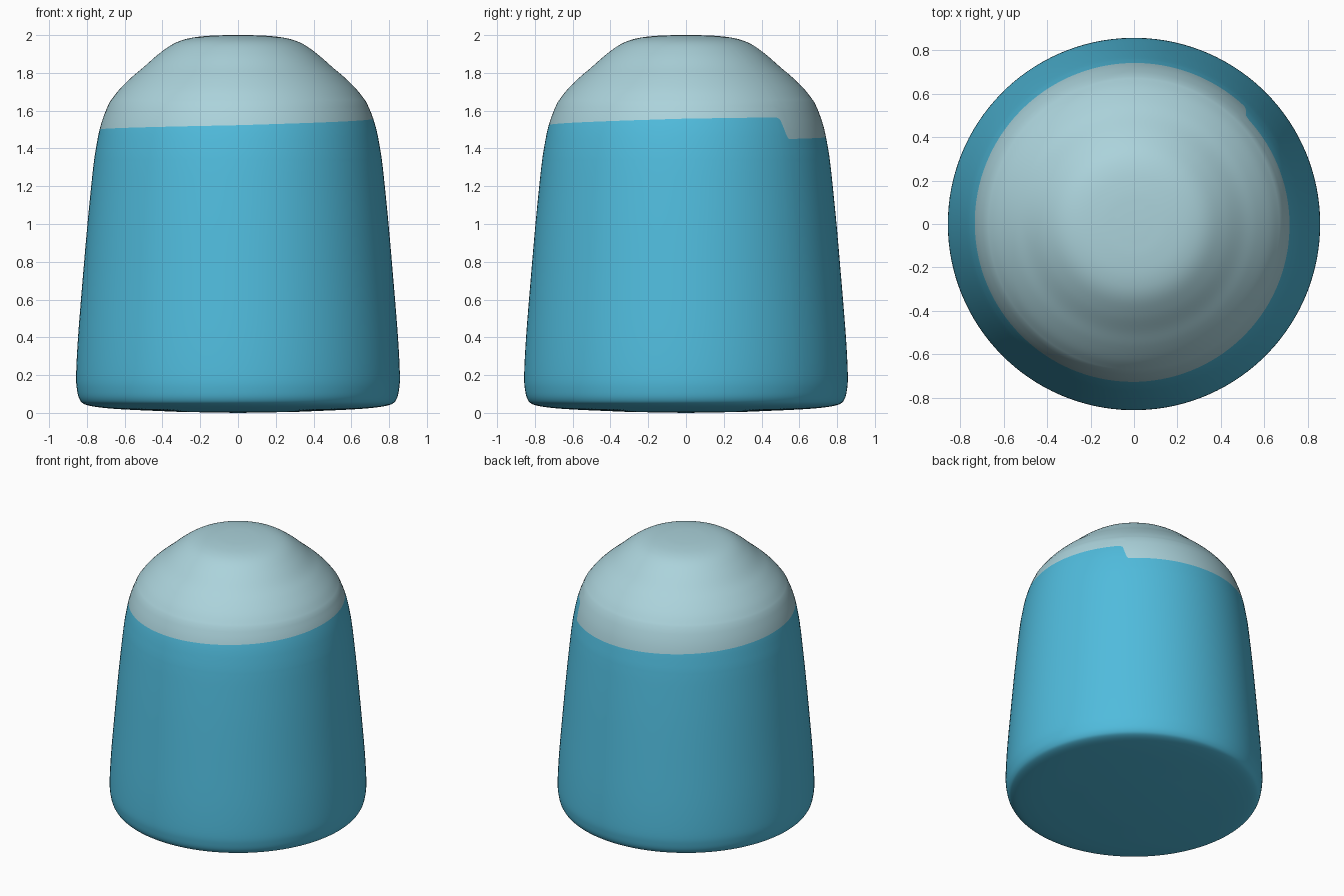
import bpy, bmesh, math
from mathutils import Vector

if "Cube" in bpy.data.objects:
    bpy.data.objects.remove(bpy.data.objects["Cube"])

SEGS = 128


def spline(pts, n=5):
    """Catmull-Rom resampling of a (radius, z) profile."""
    p = [Vector(q) for q in pts]
    p = [2 * p[0] - p[1]] + p + [2 * p[-1] - p[-2]]
    out = []
    for i in range(1, len(p) - 2):
        a, b, c, d = p[i - 1:i + 3]
        for k in range(n):
            t = k / n
            out.append(0.5 * (2 * b + (c - a) * t + (2 * a - 5 * b + 4 * c - d) * t * t
                              + (3 * b - a - 3 * c + d) * t ** 3))
    out.append(p[-2])
    return out


def lerp_table(table, x):
    for (x0, y0), (x1, y1) in zip(table, table[1:]):
        if x <= x1:
            return y0 + (y1 - y0) * (x - x0) / (x1 - x0)
    return table[-1][1]


# Profiles: bottom and lower rim, side wall across the colour line, dome
lower = spline([(0.3, 0.005), (0.6, 0.018), (0.74, 0.03), (0.81, 0.045), (0.838, 0.07),
                (0.852, 0.12), (0.857, 0.2), (0.847, 0.4), (0.823, 0.7),
                (0.797, 1.0), (0.772, 1.25), (0.759, 1.36)])
middle = spline([(0.759, 1.36), (0.747, 1.43), (0.733, 1.5), (0.71, 1.575), (0.68, 1.645)])
upper = spline([(0.68, 1.645), (0.63, 1.71), (0.565, 1.775), (0.5, 1.83), (0.42, 1.9),
                (0.34, 1.955), (0.26, 1.983), (0.16, 1.996), (0.06, 2.0)])
wall = [(v.y, v.x) for v in middle]

# Colour line climbs slowly around the body, then steps down at the back right
line = [(47, 1.45), (90, 1.46), (180, 1.5), (270, 1.523), (360, 1.558),
        (402, 1.565), (404, 1.553), (406, 1.47), (407, 1.45)]

# Columns: shift the seam to the step, with extra columns there
angles = sorted(set([47 + i * 355 / SEGS for i in range(SEGS + 1)] + [403, 404, 405, 406]))


def column(a):
    h = lerp_table(line, a)
    zs = [1.36 + (h - 1.36) * k / 4 for k in range(1, 5)]
    zs += [h + (1.645 - h) * k / 4 for k in range(1, 4)]
    return list(lower) + [Vector((lerp_table(wall, z), z)) for z in zs] + list(upper)


def make_mat(name, col):
    m = bpy.data.materials.new(name)
    m.diffuse_color = (*col, 1)
    m.use_nodes = True
    m.node_tree.nodes["Principled BSDF"].inputs["Base Color"].default_value = m.diffuse_color
    return m


bm = bmesh.new()
grid = []
for a in angles:
    c, s = math.cos(math.radians(a)), math.sin(math.radians(a))
    grid.append([bm.verts.new((p.x * c, p.x * s, p.y)) for p in column(a)])
base = bm.verts.new((0, 0, 0))
tip = bm.verts.new((0, 0, 2))
split = len(lower) + 3  # index of the ring on the colour line
for i, A in enumerate(grid):
    B = grid[(i + 1) % len(grid)]
    for j in range(len(A) - 1):
        f = bm.faces.new((A[j], B[j], B[j + 1], A[j + 1]))
        f.material_index = 1 if j >= split else 0
    bm.faces.new((base, B[0], A[0]))
    bm.faces.new((A[-1], B[-1], tip)).material_index = 1
for f in bm.faces:
    f.smooth = True

# Tapered body with pale dome
me = bpy.data.meshes.new("domed_body")
bm.to_mesh(me)
bm.free()
me.materials.append(make_mat("sky blue", (0.08, 0.50, 0.72)))
me.materials.append(make_mat("pale blue grey", (0.41, 0.65, 0.71)))
ob = bpy.data.objects.new("domed_body", me)
bpy.context.collection.objects.link(ob)
